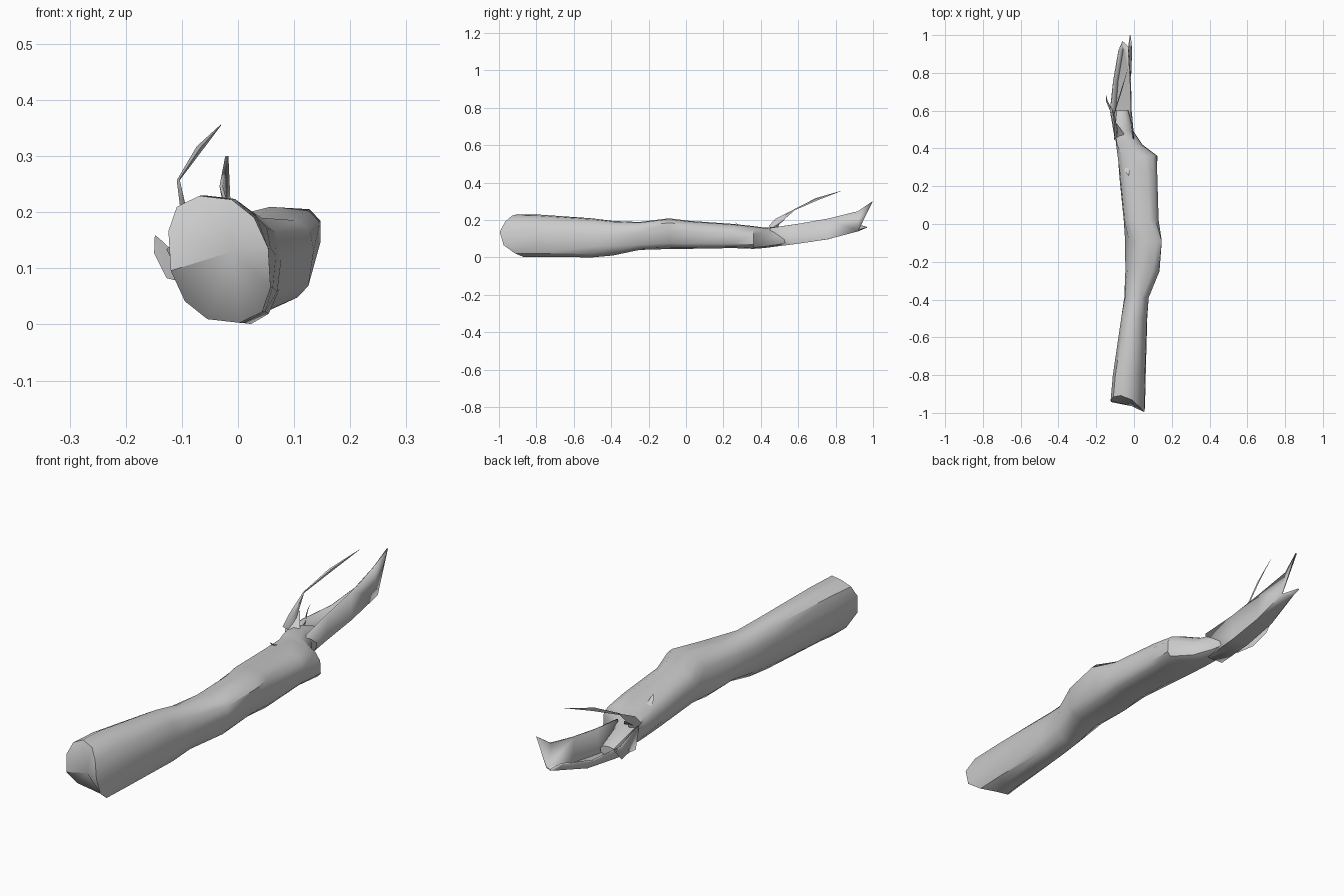
import bpy, bmesh, math
from mathutils import Vector


def make(name, verts, faces, angle=40):
    me = bpy.data.meshes.new(name)
    me.from_pydata([tuple(v) for v in verts], [], faces)
    bm = bmesh.new()
    bm.from_mesh(me)
    bmesh.ops.recalc_face_normals(bm, faces=bm.faces)
    bm.to_mesh(me)
    bm.free()
    ob = bpy.data.objects.new(name, me)
    bpy.context.collection.objects.link(ob)
    bpy.ops.object.select_all(action='DESELECT')
    ob.select_set(True)
    bpy.context.view_layer.objects.active = ob
    bpy.ops.object.shade_smooth_by_angle(angle=math.radians(angle))
    return ob


# Log body: y, left, right, bottom, top, lean of the crown, squareness
SECTIONS = [
    (-0.90, -0.124, 0.058, 0.002, 0.230, -0.02, 0.85),
    (-0.80, -0.112, 0.062, 0.002, 0.231, -0.02, 0.85),
    (-0.50, -0.068, 0.070, 0.000, 0.210, -0.01, 0.85),
    (-0.39, -0.052, 0.078, 0.010, 0.196, 0.0, 0.85),
    (-0.25, -0.046, 0.135, 0.040, 0.190, 0.01, 0.72),
    (-0.09, -0.047, 0.147, 0.045, 0.210, 0.03, 0.72),
    (0.02, -0.055, 0.131, 0.046, 0.196, 0.0, 0.75),
    (0.25, -0.078, 0.124, 0.050, 0.180, 0.0, 0.75),
    (0.36, -0.088, 0.124, 0.046, 0.168, -0.01, 0.75),
    (0.42, -0.095, 0.045, 0.050, 0.160, -0.02, 0.8),
    (0.49, -0.102, -0.002, 0.060, 0.165, -0.02, 0.85),
    (0.60, -0.105, -0.030, 0.080, 0.120, 0.0, 0.9),
]
N = 12


def spow(v, p):
    return math.copysign(abs(v) ** p, v)


verts, faces = [], []
for k, (y, l, r, b, t, lean, p) in enumerate(SECTIONS):
    for i in range(N):
        a = 2 * math.pi * (i + 0.25) / N
        ca, sa = math.cos(a), math.sin(a)
        # the lower right of the middle stretch is a sharp corner
        q = 0.5 if 4 <= k <= 8 and ca > 0 and sa < 0 else p
        c, s = spow(ca, q), spow(sa, q)
        x = min(max((l + r) / 2 + c * (r - l) / 2 + lean * s, l), r)
        yy = y
        if k == 0:      # rounded broken end: longest at right, cut back below
            yy = -0.972 - 0.026 * c + (0.06 if s > 0 else 0.11) * s * s
        verts.append((x, yy, (t + b) / 2 + s * (t - b) / 2))
for k in range(len(SECTIONS) - 1):
    for i in range(N):
        j = (i + 1) % N
        faces.append((k * N + i, k * N + j, (k + 1) * N + j, (k + 1) * N + i))
verts.append((-0.01, -0.965, 0.13))
faces += [(i, (i + 1) % N, len(verts) - 1) for i in range(N)]
faces.append(tuple(range((len(SECTIONS) - 1) * N, len(SECTIONS) * N)))
make("log_body", verts, faces)

# Hollow splintered end: open trough, four (x, z) points per section
trough = {
    0.45: [(-0.002, 0.158), (-0.015, 0.057), (-0.085, 0.057), (-0.099, 0.157)],
    0.60: [(-0.015, 0.180), (-0.020, 0.076), (-0.098, 0.082), (-0.125, 0.135)],
    0.76: [(-0.020, 0.208), (-0.018, 0.100), (-0.085, 0.100), (-0.108, 0.135)],
    0.92: [(-0.030, 0.247), (-0.012, 0.142), (-0.058, 0.145), (-0.080, 0.175)],
}
verts = [(x, y, z) for y, row in trough.items() for x, z in row]
faces = [(4 * k + i, 4 * k + i + 1, 4 * k + i + 5, 4 * k + i + 4)
         for k in range(3) for i in range(3)]
verts += [(-0.02, 0.998, 0.30), (-0.06, 0.967, 0.162)]
faces += [(12, 13, 16), (13, 14, 17), (14, 15, 17)]
ob = make("hollow_end", verts, faces, 30)
sol = ob.modifiers.new("bark", 'SOLIDIFY')
sol.thickness = 0.006
sol.offset = 0


# Splinters: thin three-sided slivers along a path of points with widths
def splinter(name, path, side):
    side = Vector(side)
    vs, fs = [], []
    for x, y, z, w in path:
        p = Vector((x, y, z))
        vs += [p - side * w, p + side * w, p + Vector((0.004, 0, 0.004)) * (w > 0.001)]
    for k in range(len(path) - 1):
        for i in range(3):
            j = (i + 1) % 3
            fs.append((3 * k + i, 3 * k + j, 3 * k + 3 + j, 3 * k + 3 + i))
    make(name, vs, fs, 30)


splinter("long_splinter", [(-0.095, 0.46, 0.15, 0.03), (-0.095, 0.49, 0.195, 0.02),
                           (-0.108, 0.58, 0.255, 0.003), (-0.07, 0.70, 0.312, 0.009),
                           (-0.03, 0.83, 0.356, 0.001)], (0.4, 0.6, -0.6))
splinter("left_splinter", [(-0.10, 0.52, 0.10, 0.025), (-0.12, 0.60, 0.105, 0.025),
                           (-0.145, 0.655, 0.14, 0.015), (-0.148, 0.682, 0.158, 0.001)],
         (0.3, 0, 0.9))
splinter("upper_splinter", [(-0.06, 0.44, 0.14, 0.03), (-0.085, 0.50, 0.18, 0.014),
                            (-0.09, 0.53, 0.205, 0.001)], (1, 0.2, 0))
splinter("top_spike", [(-0.03, 0.33, 0.155, 0.02), (-0.035, 0.28, 0.172, 0.012),
                       (-0.03, 0.255, 0.194, 0.001)], (1, 0, 0))
